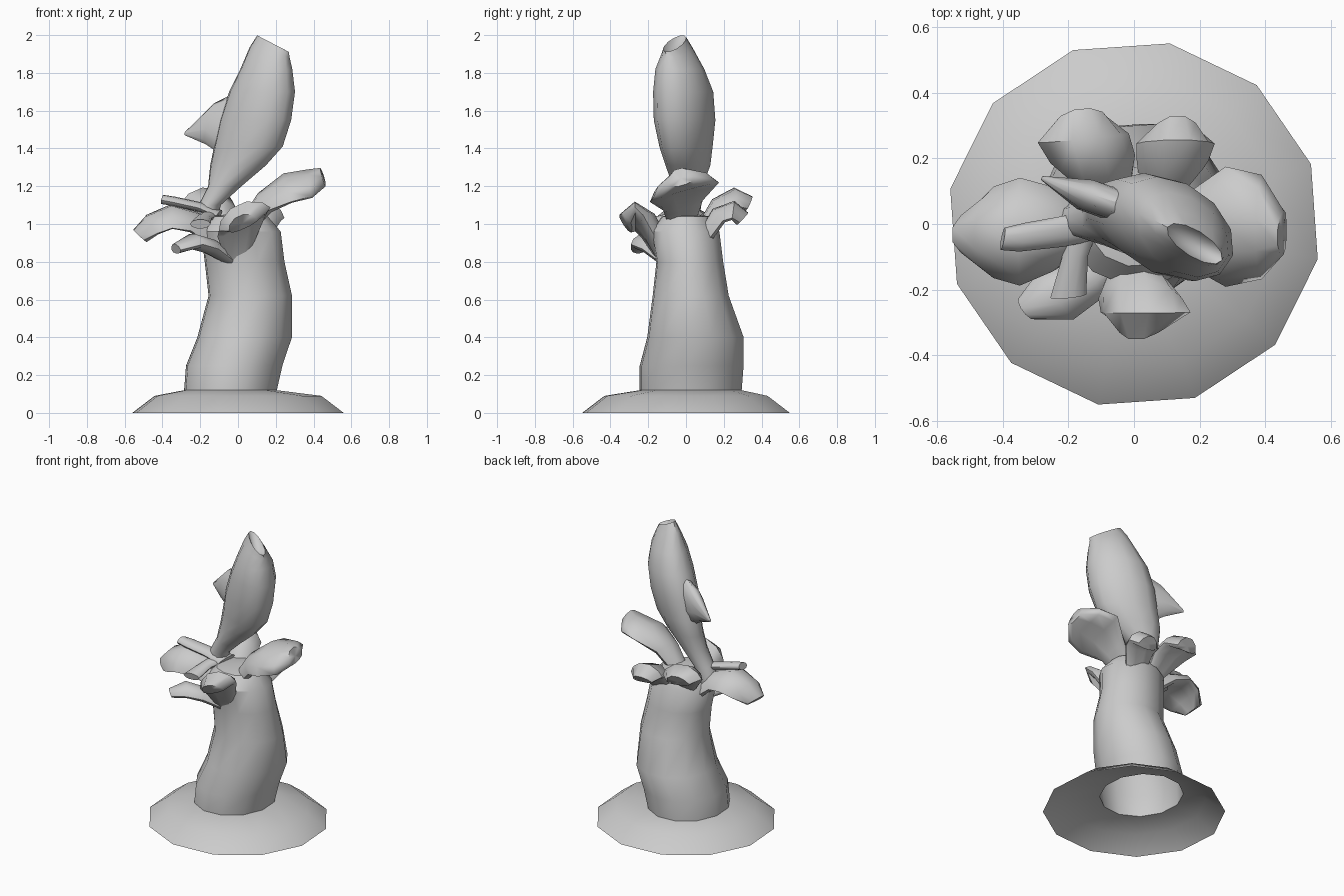
import bpy
import math
from mathutils import Vector

default = bpy.data.objects.get("Cube")
if default:
    bpy.data.objects.remove(default, do_unlink=True)

# One plain clay grey
clay = bpy.data.materials.new("clay_grey")
clay.use_nodes = True
GREY = (0.6, 0.6, 0.6, 1.0)
clay.diffuse_color = GREY
clay.node_tree.nodes["Principled BSDF"].inputs["Base Color"].default_value = GREY


def loft(name, rings, start_tip=None, end_tip=None, crease=55):
    """Skin equal rings of points, closing an end wherever a tip is given."""
    n = len(rings[0])
    verts = [tuple(p) for ring in rings for p in ring]
    faces = []
    for r in range(len(rings) - 1):
        for i in range(n):
            a, b = r * n + i, r * n + (i + 1) % n
            faces.append((a, b, b + n, a + n))
    if start_tip is not None:
        verts.append(tuple(start_tip))
        faces += [((i + 1) % n, i, len(verts) - 1) for i in range(n)]
    if end_tip is not None:
        verts.append(tuple(end_tip))
        o = (len(rings) - 1) * n
        faces += [(o + i, o + (i + 1) % n, len(verts) - 1) for i in range(n)]
    mesh = bpy.data.meshes.new(name)
    mesh.from_pydata(verts, [], faces)
    mesh.materials.append(clay)
    for p in mesh.polygons:
        p.use_smooth = True
    mesh.set_sharp_from_angle(angle=math.radians(crease))
    obj = bpy.data.objects.new(name, mesh)
    bpy.context.collection.objects.link(obj)
    return obj


def level(x0, x1, y0, y1, z, shear=0.0, tilt=0.0, sides=12, turn=-11):
    """Elliptical ring given by its bounds at one height."""
    cx, cy, rx, ry = (x0 + x1) / 2, (y0 + y1) / 2, (x1 - x0) / 2, (y1 - y0) / 2
    ring = []
    for i in range(sides):
        a = math.tau * i / sides + math.radians(turn)
        dx = rx * math.cos(a)
        ring.append((cx + dx, cy + ry * math.sin(a) + shear * dx, z + tilt * dx))
    return ring


def petal(name, path, side, thick, droop=0.0, sides=10):
    """Lens-shaped leaf swept along a path of (x, y, z, half width)."""
    pts = [Vector(p[:3]) for p in path]
    side = Vector(side).normalized()
    rings = []
    for i, p in enumerate(pts):
        tangent = pts[min(i + 1, len(pts) - 1)] - pts[max(i - 1, 0)]
        normal = side.cross(tangent).normalized()
        # keep winding outward and the hollow side down
        down = -1 if normal.z > 0 else 1
        w = path[i][3]
        t = min(thick, w * 0.7)
        ring = []
        for k in range(sides):
            a = math.tau * k / sides
            c = math.cos(a)
            ring.append(p + side * (w * c)
                        + normal * (t * math.sin(a) + down * droop * w * c * c))
        rings.append(ring)
    # the sweep axis is side x normal; reverse rings when it opposes the path
    run = pts[-1] - pts[0]
    if side.cross(side.cross(run)).dot(run) < 0:
        rings = [list(reversed(r)) for r in rings]
    tip = sum(rings[-1], Vector()) / sides
    root = sum(rings[0], Vector()) / sides
    return loft(name, rings, root, tip)


# Hollow foot flaring out of the twisted trunk
loft("trunk_and_foot", [
    level(-0.57, 0.57, -0.56, 0.56, 0.0),
    level(-0.45, 0.45, -0.44, 0.44, 0.09),
    level(-0.29, 0.21, -0.25, 0.30, 0.12),
    level(-0.28, 0.24, -0.25, 0.31, 0.25),
    level(-0.22, 0.29, -0.21, 0.31, 0.40),
    level(-0.16, 0.29, -0.18, 0.23, 0.62),
    level(-0.18, 0.25, -0.16, 0.20, 0.80),
    level(-0.20, 0.23, -0.19, 0.18, 0.96),
    level(-0.14, 0.16, -0.13, 0.13, 1.04),
], end_tip=(0, 0, 1.06), crease=42)

# Leaning bud with an open, tilted mouth
loft("bud", [
    level(-0.26, -0.12, -0.05, 0.06, 0.96),
    level(-0.21, -0.09, -0.04, 0.08, 1.10, 0.2),
    level(-0.16, 0.02, -0.07, 0.09, 1.20, -0.1),
    level(-0.15, 0.15, -0.10, 0.12, 1.31, -0.3),
    level(-0.13, 0.24, -0.13, 0.13, 1.41, -0.3),
    level(-0.10, 0.285, -0.16, 0.145, 1.55, -0.3),
    level(-0.05, 0.305, -0.165, 0.135, 1.70, -0.3),
    level(0.01, 0.29, -0.155, 0.09, 1.82, -0.3),
    level(0.06, 0.275, -0.12, 0.03, 1.91, -0.4, -0.25),
    level(0.10, 0.27, -0.105, -0.015, 1.955, -0.5, -0.52),
], start_tip=(-0.19, 0, 0.95), end_tip=(0.18, -0.06, 1.88))

# Pointed fin on the bud
petal("bud_fin", [(0.02, 0.03, 1.53, 0.21), (-0.15, 0.09, 1.53, 0.11),
                  (-0.28, 0.14, 1.48, 0.01)], (0.2, 0, 1), 0.05)

# Ring of drooping round petals
petal("right_petal", [(-0.10, 0, 0.90, 0.07), (-0.22, -0.02, 1.02, 0.13),
                      (-0.35, -0.03, 1.06, 0.165), (-0.46, -0.03, 1.01, 0.14),
                      (-0.52, -0.03, 0.94, 0.07)], (0, 1, 0.1), 0.05, 0.4)
petal("left_petal", [(0.03, -0.02, 0.97, 0.06), (0.14, -0.02, 1.12, 0.11),
                     (0.26, -0.02, 1.21, 0.19), (0.38, -0.02, 1.23, 0.165),
                     (0.45, -0.03, 1.25, 0.07)], (0, 1, 0.28), 0.055, 0.25)
petal("front_petal", [(0, -0.11, 0.84, 0.07), (0.01, -0.20, 1.01, 0.14),
                      (0.02, -0.27, 1.06, 0.15), (0.02, -0.32, 1.01, 0.08)],
      (1, 0, 0.45), 0.05, 0.25)
petal("front_right_petal", [(-0.04, -0.11, 0.81, 0.04), (-0.14, -0.17, 0.88, 0.07),
                            (-0.24, -0.22, 0.91, 0.09), (-0.33, -0.26, 0.87, 0.04)],
      (0.6, -0.8, 0), 0.04, 0.2)
petal("back_right_petal", [(-0.07, 0.08, 0.95, 0.06), (-0.12, 0.17, 1.10, 0.13),
                           (-0.15, 0.26, 1.15, 0.14), (-0.16, 0.33, 1.11, 0.08)],
      (1, 0.1, -0.1), 0.045, 0.3)
petal("back_left_petal", [(0.08, 0.08, 0.90, 0.06), (0.12, 0.17, 1.05, 0.11),
                          (0.13, 0.25, 1.08, 0.12), (0.13, 0.30, 1.03, 0.07)],
      (1, 0, -0.1), 0.045, 0.3)

# Narrow leaves at the bud's root
petal("long_leaf", [(-0.10, 0.02, 1.05, 0.07), (-0.20, -0.02, 1.09, 0.05),
                    (-0.34, -0.04, 1.12, 0.045), (-0.40, -0.045, 1.13, 0.035)],
      (0.2, 1, 0.1), 0.025)
petal("short_leaf", [(-0.15, 0, 1.05, 0.05), (-0.18, -0.10, 1.03, 0.04),
                     (-0.20, -0.22, 1.00, 0.055)], (1, 0.1, 0), 0.025)
